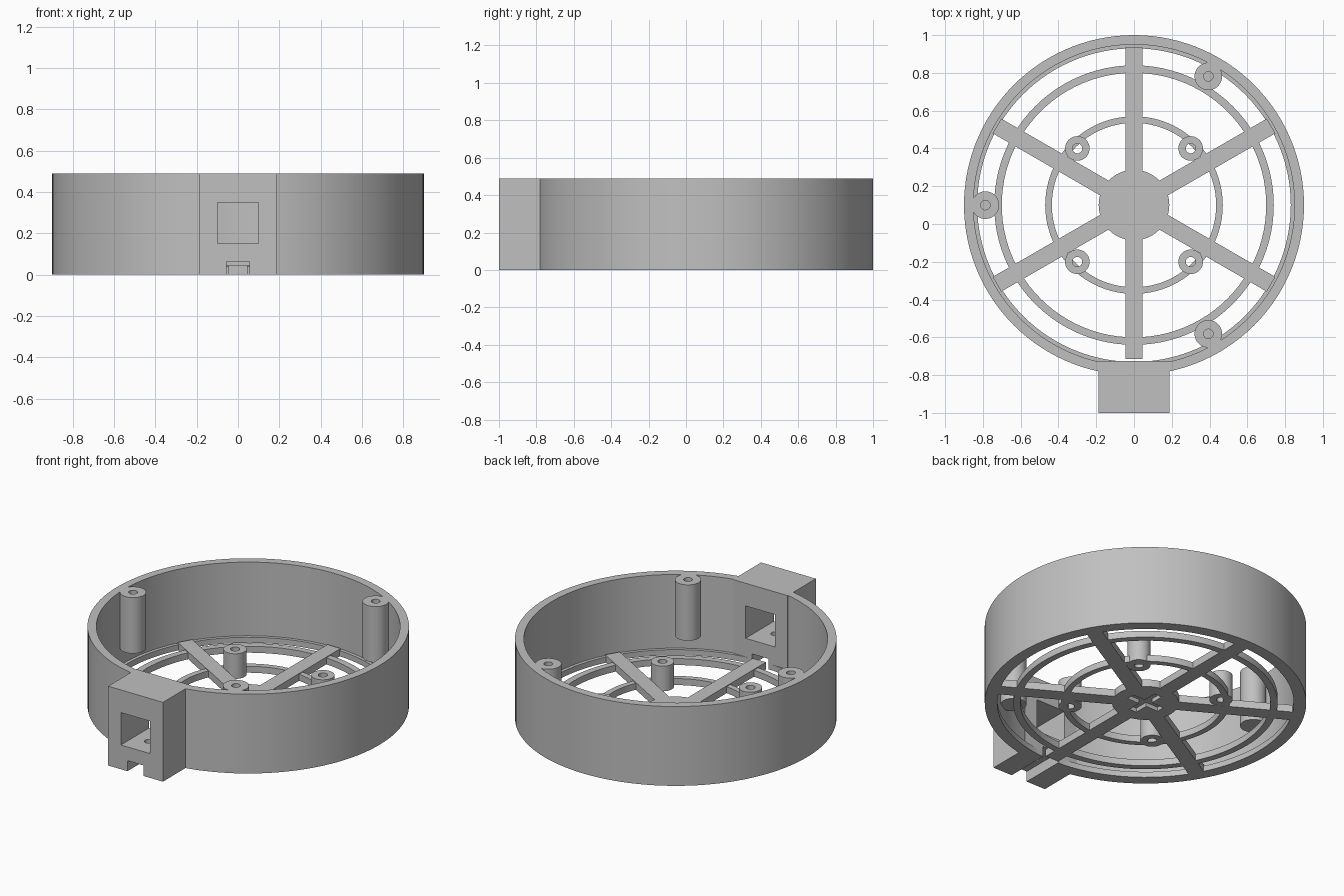
import bpy, bmesh
from math import cos, sin, pi, radians
from mathutils import Matrix, Vector

old = bpy.data.objects.get("Cube")
if old:
    bpy.data.objects.remove(old, do_unlink=True)

CY = 0.1          # centre of the round housing in y
HEIGHT = 0.49
SPOKE_TOP = 0.045

grey = bpy.data.materials.new("plain grey")
grey.use_nodes = True
colour = (0.53, 0.53, 0.53, 1)
grey.diffuse_color = colour
grey.node_tree.nodes["Principled BSDF"].inputs["Base Color"].default_value = colour


def finish(name, bm):
    bmesh.ops.recalc_face_normals(bm, faces=bm.faces)
    mesh = bpy.data.meshes.new(name)
    bm.to_mesh(mesh)
    bm.free()
    mesh.materials.append(grey)
    obj = bpy.data.objects.new(name, mesh)
    bpy.context.collection.objects.link(obj)
    return obj


def lathe(name, profile, x, y, seg, closed=True):
    """Revolve an (r, z) profile around a vertical axis at x, y."""
    bm = bmesh.new()
    verts = [bm.verts.new((x + r, y, z)) for r, z in profile]
    pairs = list(zip(verts, verts[1:]))
    if closed:
        pairs.append((verts[-1], verts[0]))
    edges = [bm.edges.new(p) for p in pairs]
    bmesh.ops.spin(bm, geom=verts + edges, cent=(x, y, 0), axis=(0, 0, 1),
                   angle=2 * pi, steps=seg, use_merge=True)
    bmesh.ops.remove_doubles(bm, verts=bm.verts, dist=1e-5)
    return finish(name, bm)


def tube(name, outer, inner, z0, z1, x, y, seg):
    return lathe(name, [(outer, z0), (outer, z1), (inner, z1), (inner, z0)], x, y, seg)


def block(name, low, high, turn=0.0):
    """Box between two corners, turned about the housing centre."""
    low, high = Vector(low), Vector(high)
    bm = bmesh.new()
    bmesh.ops.create_cube(bm, size=1)
    bmesh.ops.scale(bm, verts=bm.verts, vec=high - low)
    bmesh.ops.translate(bm, verts=bm.verts, vec=(low + high) / 2)
    bmesh.ops.rotate(bm, verts=bm.verts, cent=(0, CY, 0), matrix=Matrix.Rotation(turn, 3, 'Z'))
    return finish(name, bm)


def combine(obj, other, operation):
    mod = obj.modifiers.new("cut", 'BOOLEAN')
    mod.operation, mod.solver, mod.object = operation, 'EXACT', other
    bpy.context.view_layer.objects.active = obj
    bpy.ops.object.modifier_apply(modifier=mod.name)
    bpy.data.objects.remove(other, do_unlink=True)


parts = []

# Round wall with a low inner ledge, joined to the cable box
housing = lathe("housing", [(0.9, 0), (0.9, HEIGHT), (0.85, HEIGHT), (0.85, 0.035),
                            (0.83, 0.035), (0.83, 0)], 0, CY, 120)
combine(housing, block("cable_box", (-0.187, -1, 0), (0.187, -0.725, HEIGHT)), 'UNION')
combine(housing, block("window_cutter", (-0.1, -1.1, 0.15), (0.1, -0.6, 0.35)), 'DIFFERENCE')
combine(housing, block("notch_cutter", (-0.055, -1.1, -0.1), (0.055, -0.6, 0.065)), 'DIFFERENCE')
combine(housing, lathe("screw_cutter", [(0, 0.03), (0.025, 0.03), (0.025, 0.2), (0, 0.2)],
                       0, -0.87, 24, False), 'DIFFERENCE')
parts.append(housing)

# Grille rings
parts.append(tube("outer_ring", 0.74, 0.7, 0, 0.04, 0, CY, 96))
parts.append(tube("inner_ring", 0.47, 0.435, 0, 0.04, 0, CY, 96))

# Hub with a cross-shaped pocket underneath
hub = lathe("hub", [(0, 0), (0.187, 0), (0.187, SPOKE_TOP), (0, SPOKE_TOP)], 0, CY, 48, False)
for turn in (0, pi / 2):
    arm = block("pocket_cutter", (-0.11, CY - 0.025, -0.1), (0.11, CY + 0.025, 0.025), turn)
    combine(hub, arm, 'DIFFERENCE')
parts.append(hub)

# Six spokes, the one toward the cable box slightly shorter
for i in range(6):
    reach = 0.815 if i == 4 else 0.838
    parts.append(block(f"spoke_{i + 1}", (0.16, CY - 0.045, 0), (reach, CY + 0.045, SPOKE_TOP),
                       radians(30 + 60 * i)))

# Three lid screw posts hanging on the wall, with blind holes
for i in range(3):
    a = radians(60 + 120 * i)
    parts.append(lathe(f"screw_post_{i + 1}",
                       [(0, 0.145), (0.073, 0.145), (0.073, HEIGHT), (0.025, HEIGHT),
                        (0.025, 0.3), (0, 0.3)],
                       0.787 * cos(a), CY + 0.787 * sin(a), 40, False))

# Four board standoffs
for sx in (-1, 1):
    for sy in (-1, 1):
        side = "left" if sx > 0 else "right"
        end = "back" if sy > 0 else "front"
        parts.append(tube(f"standoff_{end}_{side}", 0.065, 0.026, 0, 0.155,
                          0.3 * sx, CY + 0.3 * sy, 40))

# Smooth round surfaces, sharp corners
bpy.ops.object.select_all(action='DESELECT')
for obj in parts:
    obj.select_set(True)
bpy.context.view_layer.objects.active = housing
bpy.ops.object.shade_smooth_by_angle(angle=radians(30))
